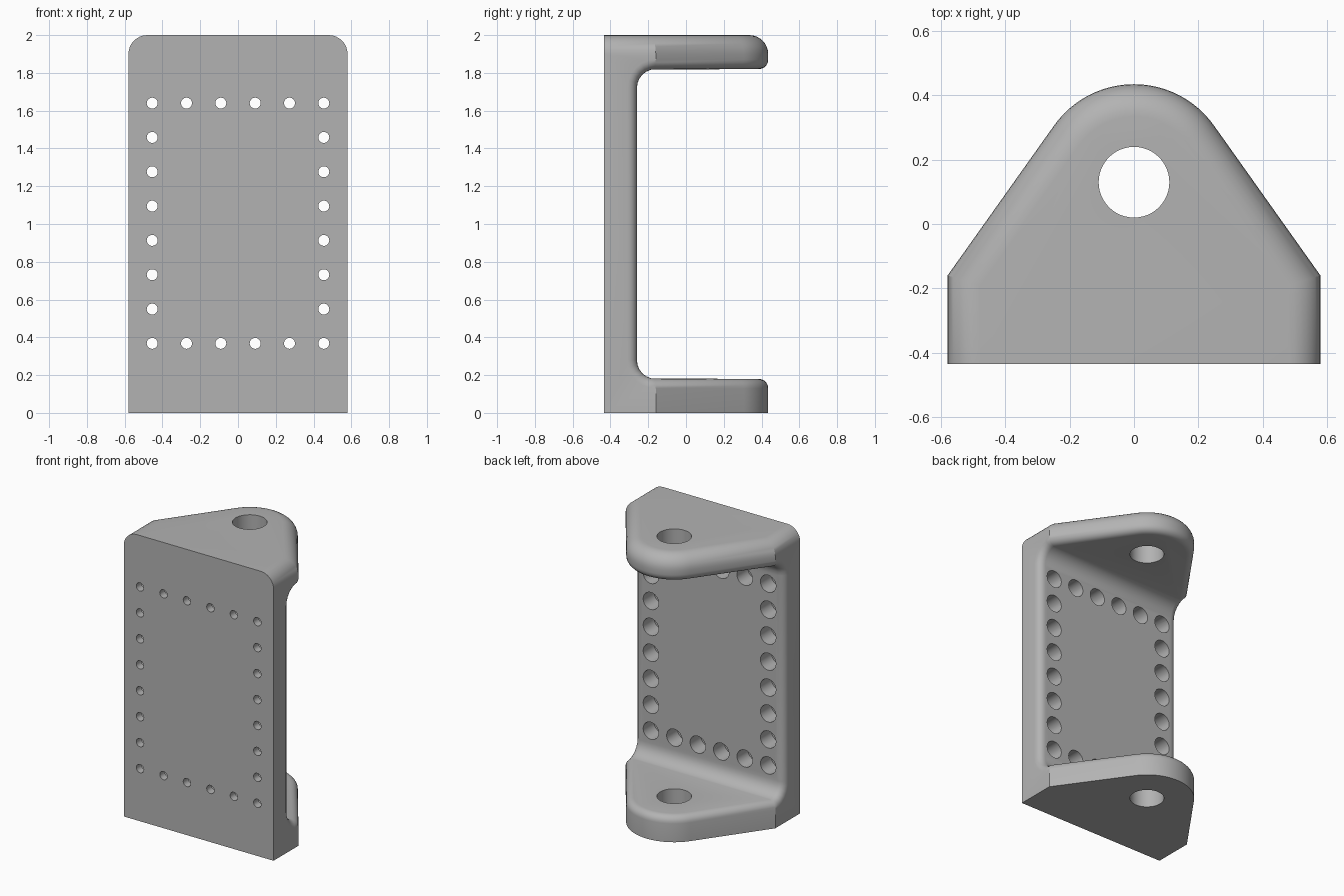
import bpy, bmesh, math
from mathutils import Vector, Matrix

cube = bpy.data.objects.get("Cube")
if cube:
    bpy.data.objects.remove(cube, do_unlink=True)

W, FRONT, INNER, SHOULDER = 0.58, -0.435, -0.26, -0.16   # half width and depth stations
H, T, FILLET = 2.0, 0.18, 0.10                           # height, flange thickness, inner fillet
EYE_Y, EYE_R, NOSE_R = 0.13, 0.11, 0.305                 # pivot hole and nose

grey = bpy.data.materials.new("plain grey")
grey.use_nodes = True
grey.diffuse_color = (0.45, 0.45, 0.45, 1)
grey.node_tree.nodes["Principled BSDF"].inputs["Base Color"].default_value = (0.45, 0.45, 0.45, 1)


def make_object(name, bm):
    bmesh.ops.recalc_face_normals(bm, faces=bm.faces)
    mesh = bpy.data.meshes.new(name)
    bm.to_mesh(mesh)
    bm.free()
    obj = bpy.data.objects.new(name, mesh)
    bpy.context.collection.objects.link(obj)
    return obj


def prism(name, points, push):
    bm = bmesh.new()
    face = bm.faces.new([bm.verts.new(p) for p in points])
    res = bmesh.ops.extrude_face_region(bm, geom=[face])
    verts = [v for v in res["geom"] if isinstance(v, bmesh.types.BMVert)]
    bmesh.ops.translate(bm, verts=verts, vec=push)
    return make_object(name, bm)


def subtract(obj, cutter):
    mod = obj.modifiers.new("cut", "BOOLEAN")
    mod.operation, mod.solver, mod.object = "DIFFERENCE", "EXACT", cutter
    bpy.context.view_layer.update()
    dg = bpy.context.evaluated_depsgraph_get()
    mesh = bpy.data.meshes.new_from_object(obj.evaluated_get(dg))
    obj.modifiers.clear()
    obj.data = mesh
    bpy.data.objects.remove(cutter, do_unlink=True)


def arc(cx, cy, r, a0, a1, n):
    return [(cx + r * math.cos(math.radians(a0 + (a1 - a0) * i / n)),
             cy + r * math.sin(math.radians(a0 + (a1 - a0) * i / n))) for i in range(n + 1)]


# Plan outline: rectangular base narrowing tangentially into a round nose
dx, dy = W, SHOULDER - EYE_Y
tangent = math.degrees(math.atan2(dy, dx) + math.acos(NOSE_R / math.hypot(dx, dy)))
outline = [(-W, SHOULDER), (-W, FRONT), (W, FRONT), (W, SHOULDER)]
outline += arc(0, EYE_Y, NOSE_R, tangent, 180 - tangent, 24)
bracket = prism("bracket", [(x, y, 0) for x, y in outline], (0, 0, H))

# Open the back between the two flanges, with filleted inner corners
cy = INNER + FILLET
slot = [(1, T)] + [(1, H - T)]
slot += arc(cy, H - T - FILLET, FILLET, 90, 180, 6)
slot += arc(cy, T + FILLET, FILLET, 180, 270, 6)
subtract(bracket, prism("slot_cutter", [(-1, y, z) for y, z in slot], (2, 0, 0)))

# Round the top rim broadly and the inner rim lightly
bm = bmesh.new()
bm.from_mesh(bracket.data)
bmesh.ops.remove_doubles(bm, verts=bm.verts, dist=0.0005)
bmesh.ops.dissolve_limit(bm, angle_limit=0.01, verts=bm.verts, edges=bm.edges)
bm.normal_update()


def is_wall(f):
    # upright faces of the plan outline, not the slot floor
    if abs(f.normal.z) > 0.01:
        return False
    c = f.calc_center_median()
    return abs(f.normal.x) > 0.05 or c.y > 0.3


def rim(top):
    edges = []
    for e in bm.edges:
        if len(e.link_faces) != 2 or sum(is_wall(f) for f in e.link_faces) != 1:
            continue
        z = [v.co.z for v in e.verts]
        y = [v.co.y for v in e.verts]
        if top and min(z) > H - 0.001:
            edges.append(e)
        if not top and min(z) > T - 0.001 and max(z) < H - T + 0.001 and min(y) > INNER - 0.001:
            edges.append(e)
    return edges


for top, radius, segs in ((True, 0.10, 8), (False, 0.05, 5)):
    bmesh.ops.bevel(bm, geom=rim(top), offset=radius, offset_type="OFFSET", segments=segs,
                    profile=0.5, affect="EDGES", clamp_overlap=False)
    bm.normal_update()
bmesh.ops.remove_doubles(bm, verts=bm.verts, dist=0.0005)
bmesh.ops.recalc_face_normals(bm, faces=bm.faces)
bm.to_mesh(bracket.data)
bm.free()


def add_cylinder(bm, center, r, depth, rot, n):
    bmesh.ops.create_cone(bm, cap_ends=True, segments=n, radius1=r, radius2=r, depth=depth,
                          matrix=Matrix.Translation(center) @ rot)


# Pivot hole through both flanges
bm = bmesh.new()
add_cylinder(bm, Vector((0, EYE_Y, H / 2)), EYE_R, 3, Matrix(), 48)
subtract(bracket, make_object("pivot_cutter", bm))

# Border of fastener holes: narrow through holes, then wide counterbores from the back
STEP = 0.1817
spots = [(c, r) for r in range(8) for c in range(6) if r in (0, 7) or c in (0, 5)]
turn = Matrix.Rotation(math.pi / 2, 4, "X")
for name, radius, y0, y1 in (("hole_cutter", 0.029, -0.6, -0.2),
                             ("counterbore_cutter", 0.06, -0.38, -0.2)):
    bm = bmesh.new()
    for c, r in spots:
        pos = Vector(((c - 2.5) * STEP, (y0 + y1) / 2, H / 2 + 0.004 + (r - 3.5) * STEP))
        add_cylinder(bm, pos, radius, y1 - y0, turn, 24)
    subtract(bracket, make_object(name, bm))

bracket.data.materials.clear()
bracket.data.materials.append(grey)
bpy.ops.object.select_all(action="DESELECT")
bracket.select_set(True)
bpy.context.view_layer.objects.active = bracket
bpy.ops.object.shade_smooth_by_angle(angle=math.radians(30))
